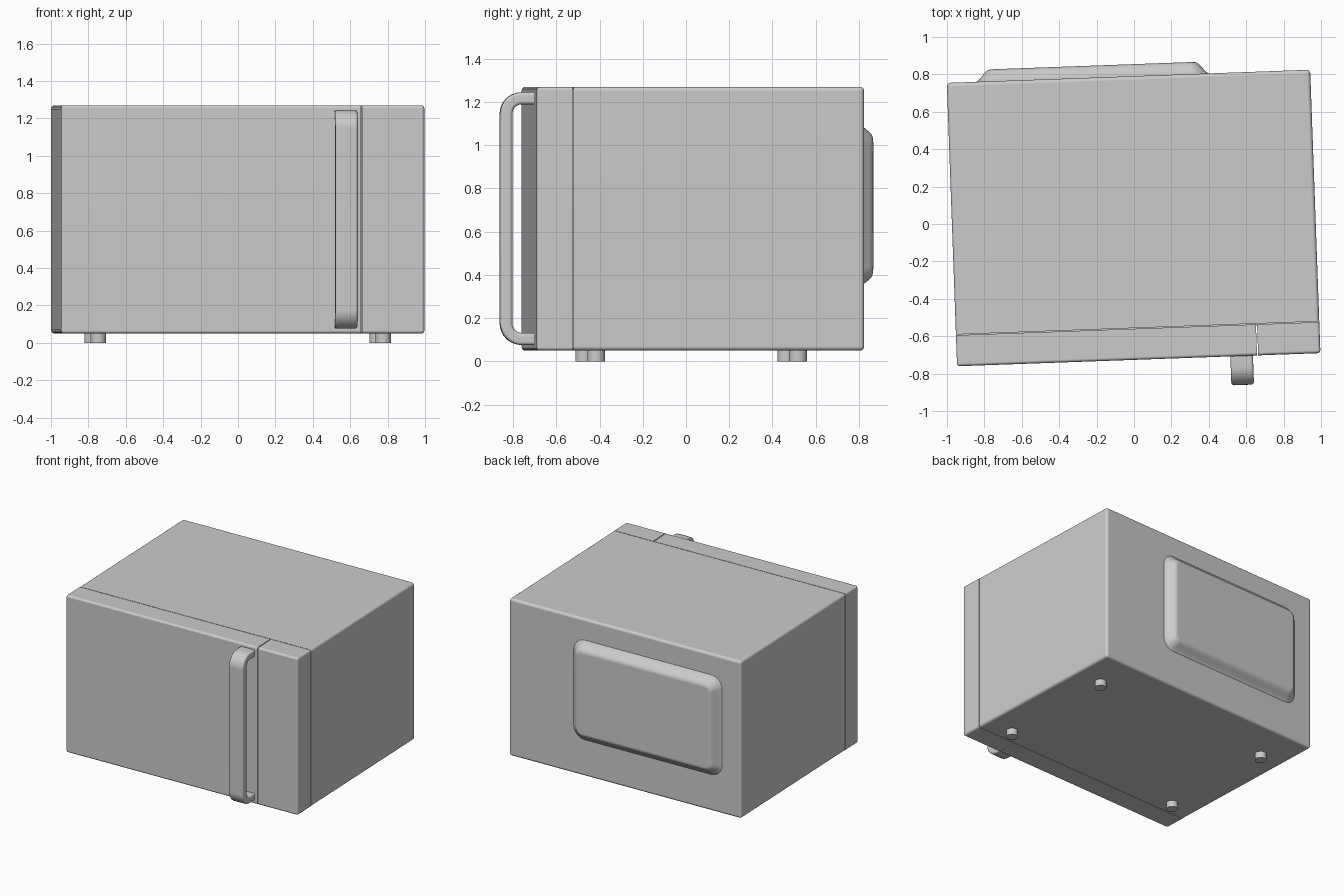
import bpy, bmesh, math
from mathutils import Matrix

cube = bpy.data.objects.get("Cube")
if cube:
    bpy.data.objects.remove(cube, do_unlink=True)

# The whole appliance is turned slightly about the vertical axis
PLACE = Matrix.Translation((-0.002, 0.032, 0)) @ Matrix.Rotation(math.radians(2.07), 4, "Z")

grey = bpy.data.materials.new("light_grey")
grey.use_nodes = True
GREY = (0.6, 0.6, 0.6, 1)
grey.diffuse_color = GREY
grey.node_tree.nodes["Principled BSDF"].inputs["Base Color"].default_value = GREY

# Main dimensions in the appliance's own frame
HALF_W, FRONT, BACK, SEAM = 0.972, -0.758, 0.758, -0.59
BOTTOM, TOP, SPLIT = 0.05, 1.27, 0.636


def finish(name, bm):
    bmesh.ops.recalc_face_normals(bm, faces=bm.faces)
    mesh = bpy.data.meshes.new(name)
    bm.to_mesh(mesh)
    bm.free()
    mesh.materials.append(grey)
    obj = bpy.data.objects.new(name, mesh)
    bpy.context.collection.objects.link(obj)
    obj.matrix_world = PLACE
    bpy.ops.object.select_all(action="DESELECT")
    obj.select_set(True)
    bpy.context.view_layer.objects.active = obj
    bpy.ops.object.shade_smooth_by_angle(angle=math.radians(40))
    mod = obj.modifiers.new("weighted_normals", "WEIGHTED_NORMAL")
    mod.keep_sharp = True
    return obj


def box(name, x, y, z, radius=0.0, sharp=lambda mid: False):
    """Box from (min, max) pairs; rounds the edges whose midpoint is not sharp."""
    bm = bmesh.new()
    bmesh.ops.create_cube(bm, size=1)
    for v in bm.verts:
        v.co = [pair[c > 0] for pair, c in zip((x, y, z), v.co)]
    if radius:
        edges = [e for e in bm.edges if not sharp((e.verts[0].co + e.verts[1].co) / 2)]
        bmesh.ops.bevel(bm, geom=edges, offset=radius, segments=4, profile=0.5, affect="EDGES")
    return finish(name, bm)


# Cabinet, door and control panel, with thin seams between them
height = (BOTTOM, TOP)
box("cabinet", (-HALF_W, HALF_W), (SEAM + 0.002, BACK), height, 0.02,
    lambda m: m.y < SEAM + 0.01)
box("door", (-HALF_W, SPLIT - 0.003), (FRONT, SEAM - 0.002), height, 0.016,
    lambda m: m.y > SEAM - 0.01 or m.x > SPLIT - 0.01)
box("control_panel", (SPLIT + 0.003, HALF_W), (FRONT, SEAM - 0.002), height, 0.016,
    lambda m: m.y > SEAM - 0.01 or m.x < SPLIT + 0.01)
box("seam_filler", (-HALF_W + 0.01, HALF_W - 0.01), (SEAM - 0.01, SEAM + 0.01),
    (BOTTOM + 0.01, TOP - 0.01))


# Door handle: a bent strap, extruded sideways
def handle():
    left, right = 0.49, 0.611
    low, high, reach = 0.076, 1.245, -0.913
    bend, thick, steps = 0.1, 0.056, 8

    def strap_side(r):
        pts = [(FRONT + 0.006, high - bend + r)]
        for centre, start in ((high - bend, 90), (low + bend, 180)):
            for i in range(steps + 1):
                a = math.radians(start + 90 * i / steps)
                pts.append((reach + bend + r * math.cos(a), centre + r * math.sin(a)))
        pts.append((FRONT + 0.006, low + bend - r))
        return pts

    outer, inner = strap_side(bend), strap_side(bend - thick)
    bm = bmesh.new()
    rows = [[bm.verts.new((x, y, z)) for y, z in side]
            for x, side in ((left, outer), (right, outer), (right, inner), (left, inner))]
    for i in range(len(outer) - 1):
        for k in range(4):
            a, b = rows[k], rows[(k + 1) % 4]
            bm.faces.new((a[i], a[i + 1], b[i + 1], b[i]))
    for i in (0, -1):
        bm.faces.new([row[i] for row in rows])
    corner = {v: i for row in rows for i, v in enumerate(row)}
    long_edges = [e for e in bm.edges if corner[e.verts[0]] != corner[e.verts[1]]]
    bmesh.ops.bevel(bm, geom=long_edges, offset=0.014, segments=3, profile=0.5, affect="EDGES")
    finish("door_handle", bm)


handle()


# Raised rear cover: rounded rectangles stacked along a soft slope
def rear_cover():
    cx, cz, half_x, half_z, rise = -0.192, 0.72, 0.625, 0.39, 0.064
    slope = [(0, -0.005), (0.004, 0.001), (0.013, 0.006), (0.024, 0.016),
             (0.042, 0.038), (0.054, 0.052), (0.066, 0.06), (0.082, rise)]
    bm = bmesh.new()
    rings = []
    for inset, lift in slope:
        hx, hz, r = half_x - inset, half_z - inset, 0.095 - inset * 0.8
        ring = []
        for k, (sx, sz) in enumerate(((1, 1), (-1, 1), (-1, -1), (1, -1))):
            for i in range(7):
                a = math.radians(90 * k + 15 * i)
                ring.append(bm.verts.new((cx + sx * (hx - r) + r * math.cos(a), BACK + lift,
                                          cz + sz * (hz - r) + r * math.sin(a))))
        rings.append(ring)
    for a, b in zip(rings, rings[1:]):
        for i in range(len(a)):
            j = (i + 1) % len(a)
            bm.faces.new((a[i], a[j], b[j], b[i]))
    bm.faces.new(rings[0])
    bm.faces.new(rings[-1])
    finish("rear_cover", bm)


rear_cover()

# Four round feet
for side, sx in (("left", 1), ("right", -1)):
    for end, sy in (("front", -1), ("rear", 1)):
        bm = bmesh.new()
        bmesh.ops.create_cone(bm, cap_ends=True, segments=24, radius1=0.041, radius2=0.041,
                              depth=BOTTOM + 0.005,
                              matrix=Matrix.Translation((sx * 0.762, sy * 0.467 - 0.008,
                                                         (BOTTOM + 0.005) / 2)))
        finish(f"{end}_{side}_foot", bm)
